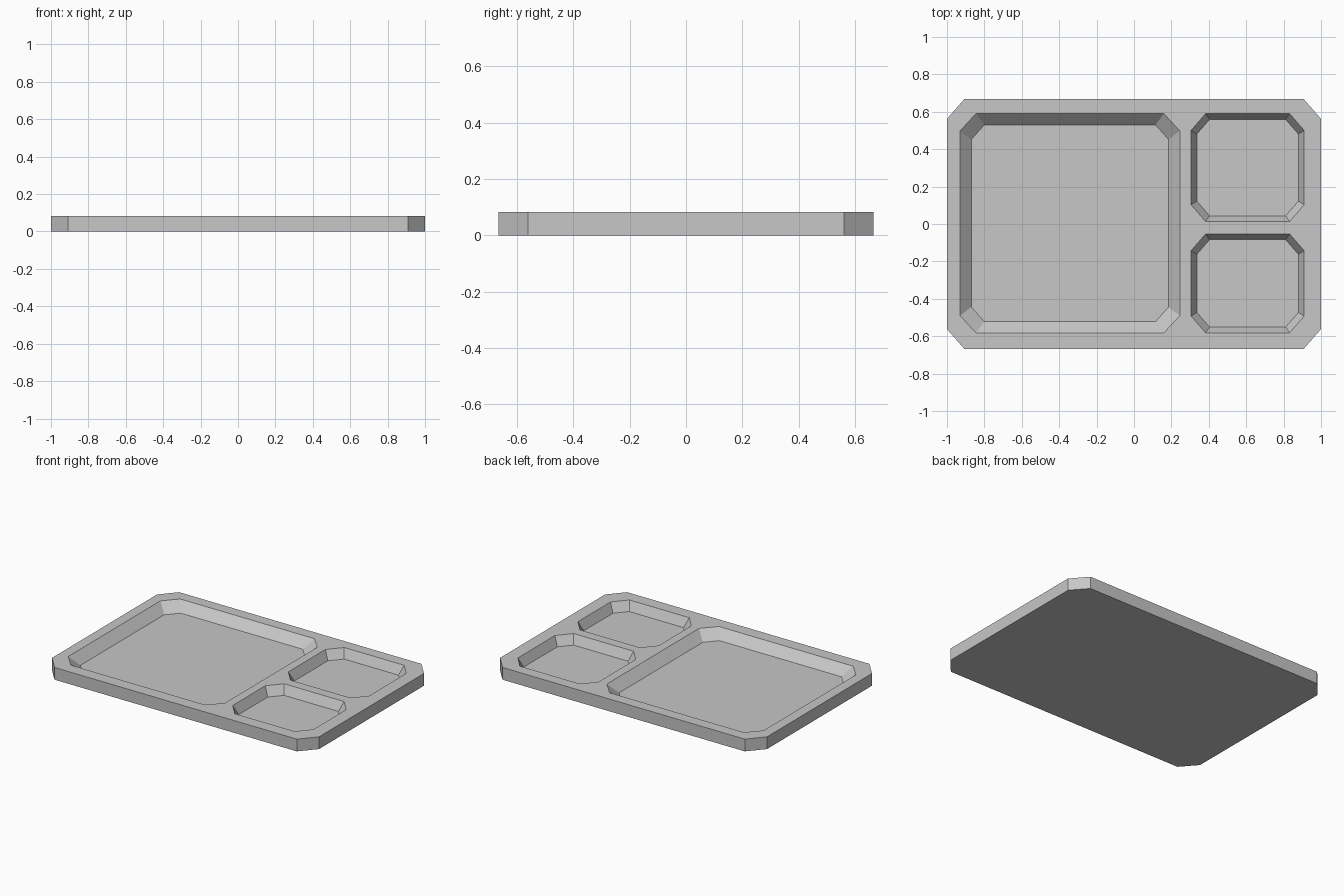
import bpy
import bmesh

cube = bpy.data.objects.get("Cube")
if cube:
    bpy.data.objects.remove(cube, do_unlink=True)

HEIGHT = 0.083
FLOOR = 0.022

grey = bpy.data.materials.new("light_grey")
grey.use_nodes = True
grey.diffuse_color = (0.57, 0.57, 0.57, 1)
grey.node_tree.nodes["Principled BSDF"].inputs["Base Color"].default_value = grey.diffuse_color


def octagon(x0, x1, y0, y1, cx, cy):
    """Rectangle with cut corners, counter-clockwise."""
    return [(x0 + cx, y0), (x1 - cx, y0), (x1, y0 + cy), (x1, y1 - cy),
            (x1 - cx, y1), (x0 + cx, y1), (x0, y1 - cy), (x0, y0 + cy)]


def loft(name, levels):
    """Closed solid through a stack of (outline, z) levels."""
    bm = bmesh.new()
    rings = [[bm.verts.new((x, y, z)) for x, y in outline] for outline, z in levels]
    for low, high in zip(rings, rings[1:]):
        for i in range(len(low)):
            j = (i + 1) % len(low)
            bm.faces.new((low[i], low[j], high[j], high[i]))
    bm.faces.new(rings[0][::-1])
    bm.faces.new(rings[-1])
    mesh = bpy.data.meshes.new(name)
    bm.to_mesh(mesh)
    bm.free()
    mesh.materials.append(grey)
    obj = bpy.data.objects.new(name, mesh)
    bpy.context.collection.objects.link(obj)
    return obj


# Tray slab with cut corners
slab = octagon(-1, 1, -0.667, 0.667, 0.092, 0.105)
tray = loft("tray", [(slab, 0), (slab, HEIGHT)])

# Compartments: rim bounds, wall run-in, rim corner cut, floor corner cut
compartments = {
    "large_compartment": ((-0.93, 0.245, -0.582, 0.59), 0.06, (0.085, 0.092), (0.07, 0.078)),
    "back_small_compartment": ((0.305, 0.91, 0.013, 0.59), 0.031, (0.078, 0.09), (0.068, 0.078)),
    "front_small_compartment": ((0.305, 0.91, -0.582, -0.053), 0.031, (0.078, 0.09), (0.068, 0.078)),
}
bpy.context.view_layer.objects.active = tray
for name, ((x0, x1, y0, y1), run, rim_cut, floor_cut) in compartments.items():
    rim = octagon(x0, x1, y0, y1, *rim_cut)
    floor = octagon(x0 + run, x1 - run, y0 + run, y1 - run, *floor_cut)
    cutter = loft(name, [(floor, FLOOR), (rim, HEIGHT), (rim, HEIGHT * 2)])
    cutter.hide_render = True
    cut = tray.modifiers.new(name, "BOOLEAN")
    cut.operation = "DIFFERENCE"
    cut.solver = "EXACT"
    cut.object = cutter
    bpy.ops.object.modifier_apply(modifier=cut.name)
    bpy.data.objects.remove(cutter, do_unlink=True)
